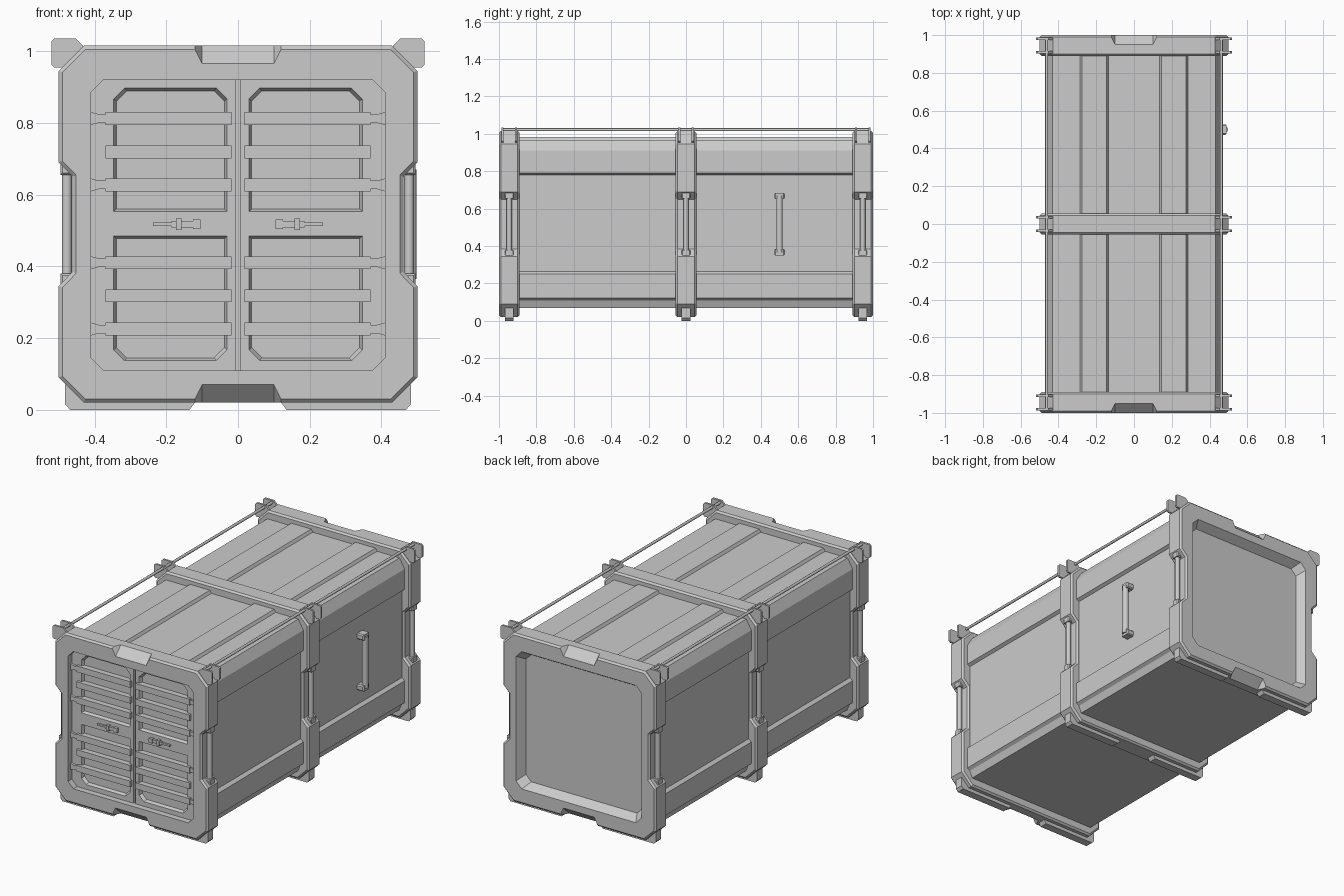
import bpy, bmesh, math
from mathutils import Vector, Matrix

if "Cube" in bpy.data.objects:
    bpy.data.objects.remove(bpy.data.objects["Cube"])

FRAMES = (-0.945, 0.0, 0.945)
HALF = 0.055


def finish(name, bm):
    bmesh.ops.recalc_face_normals(bm, faces=bm.faces[:])
    me = bpy.data.meshes.new(name)
    bm.to_mesh(me)
    bm.free()
    ob = bpy.data.objects.new(name, me)
    bpy.context.collection.objects.link(ob)
    return ob


def prism(name, pts, y0, y1, taper=0.0, bevel=0.0):
    """Extrude an (x, z) outline along y; taper shrinks the y1 end by a fixed margin."""
    bm = bmesh.new()
    xs, zs = [p[0] for p in pts], [p[1] for p in pts]
    cx, cz = (min(xs) + max(xs)) / 2, (min(zs) + max(zs)) / 2
    kx = 1 - 2 * taper / (max(xs) - min(xs))
    kz = 1 - 2 * taper / (max(zs) - min(zs))
    a = [bm.verts.new((x, y0, z)) for x, z in pts]
    b = [bm.verts.new((cx + (x - cx) * kx, y1, cz + (z - cz) * kz)) for x, z in pts]
    n = len(pts)
    caps = [bm.faces.new(a), bm.faces.new(b[::-1])]
    for i in range(n):
        bm.faces.new((a[i], b[i], b[(i + 1) % n], a[(i + 1) % n]))
    bmesh.ops.recalc_face_normals(bm, faces=bm.faces[:])
    if bevel:
        edges = list({e for f in caps for e in f.edges})
        bmesh.ops.bevel(bm, geom=edges, offset=bevel, segments=1, affect='EDGES')
    return finish(name, bm)


def rect(x0, x1, z0, z1, top=0.0, bottom=0.0):
    """Rectangle outline with optional chamfered top or bottom corners."""
    lo = [(x0, z0 + bottom), (x0 + bottom, z0), (x1 - bottom, z0), (x1, z0 + bottom)] if bottom else [(x0, z0), (x1, z0)]
    hi = [(x1, z1 - top), (x1 - top, z1), (x0 + top, z1), (x0, z1 - top)] if top else [(x1, z1), (x0, z1)]
    return lo + hi


def rod(name, p, q, r, sides=12):
    p, q = Vector(p), Vector(q)
    bm = bmesh.new()
    bmesh.ops.create_cone(bm, cap_ends=True, segments=sides, radius1=r, radius2=r, depth=(q - p).length)
    rot = (q - p).to_track_quat('Z', 'Y').to_matrix().to_4x4()
    bm.transform(Matrix.Translation((p + q) / 2) @ rot)
    for f in bm.faces:
        f.smooth = len(f.verts) == 4
    for e in bm.edges:
        e.smooth = all(len(f.verts) == 4 for f in e.link_faces)
    return finish(name, bm)


def cut(ob, cutters):
    for c in cutters:
        c.hide_render = True
        m = ob.modifiers.new("cut", 'BOOLEAN')
        m.operation, m.solver, m.object = 'DIFFERENCE', 'EXACT', c
    dg = bpy.context.evaluated_depsgraph_get()
    me = bpy.data.meshes.new_from_object(ob.evaluated_get(dg))
    ob.modifiers.clear()
    ob.data = me
    for c in cutters:
        bpy.data.objects.remove(c)


def mirrored(half):
    """Close a right-hand half outline by mirroring in x."""
    return half + [(-x, z) for x, z in reversed(half) if x > 1e-6]


def corner_groove(sy, sz):
    """Wedge that cuts the sloped recess in the middle of an end-frame edge."""
    bm = bmesh.new()
    for sx in (-1, 1):
        for w, out in ((0.10, 0.0), (0.15, 0.05)):
            for t in (-0.07, 0.07):
                y = 0.975 + out - t
                z = 0.4725 + out + t
                bm.verts.new((sx * w, sy * y, 0.5175 + sz * z))
    bmesh.ops.convex_hull(bm, input=bm.verts[:])
    return finish("groove_cutter", bm)


# Container body: stepped walls, ribbed roof
body = mirrored([(0, 0.07), (0.43, 0.07), (0.447, 0.11), (0.465, 0.122), (0.465, 0.25), (0.447, 0.265),
                 (0.447, 0.78), (0.465, 0.79), (0.465, 0.91), (0.432, 0.967), (0.285, 0.967), (0.275, 0.983),
                 (0.145, 0.983), (0.135, 0.967), (0, 0.967)])
prism("container_body", body, -0.9, 0.9)

# Three frames with side notches
outline = mirrored([(0.43, 0.02), (0.5, 0.09), (0.5, 0.345), (0.461, 0.385), (0.461, 0.65),
                    (0.5, 0.69), (0.5, 0.945), (0.43, 1.015)])
opening = rect(-0.41, 0.41, 0.11, 0.92, 0.035, 0.035)
for label, yc in zip(("front", "middle", "back"), FRAMES):
    frame = prism(label + "_frame", outline, yc - HALF, yc + HALF, bevel=0.01)
    if yc:
        s = 1 if yc > 0 else -1
        cutters = [corner_groove(s, 1), corner_groove(s, -1)]
        if s < 0:
            cutters.append(prism("opening_cutter", opening, -1.05, -0.94))
        else:
            cutters.append(prism("opening_cutter", rect(-0.44, 0.44, 0.08, 0.95, 0.04, 0.04), 1.05, 0.95, taper=0.06))
        cut(frame, cutters)

    for sx in (-1, 1):
        # Feet
        foot = [(0.12, 0.06), (0.12, 0.02), (0.135, 0), (0.468, 0), (0.482, 0.015), (0.482, 0.07)]
        prism(label + "_foot", [(sx * x, z) for x, z in foot], yc - 0.024, yc + 0.024)

        # Grab bar with end clamps in the notch
        x = sx * 0.477
        rod(label + "_grab_bar", (x, yc, 0.37), (x, yc, 0.665), 0.014)
        for z in (0.365, 0.67):
            prism(label + "_bar_clamp", rect(min(sx * 0.45, sx * 0.495), max(sx * 0.45, sx * 0.495),
                                             z - 0.015, z + 0.015), yc - 0.024, yc + 0.024, bevel=0.005)

        # Paired lifting lugs with round eyes
        lug = [(0.43, 1.012), (0.452, 1.035), (0.512, 1.035), (0.52, 1.027), (0.52, 0.962), (0.512, 0.954), (0.44, 0.954)]
        for dy in (-0.036, 0.036):
            y = yc + dy
            plate = prism(label + "_lifting_lug", [(sx * a, z) for a, z in lug], y - 0.006, y + 0.006)
            cut(plate, [rod("eye_cutter", (sx * 0.492, y - 0.03, 1.008), (sx * 0.492, y + 0.03, 1.008), 0.017, 16)])

# Long rails through the lugs
for sx in (-1, 1):
    rod("top_rail", (sx * 0.462, -0.985, 1.022), (sx * 0.462, 0.985, 1.022), 0.008, 8)

# Double doors at the front
for sx in (-1, 1):
    def side(pts):
        return [(sx * x, z) for x, z in pts]

    leaf = [(0.007, 0.11), (0.375, 0.11), (0.41, 0.145), (0.41, 0.885), (0.375, 0.92), (0.007, 0.92)]
    door = prism("door_leaf", side(leaf), -0.965, -0.935)
    cut(door, [prism("panel_cutter", side(rect(0.03, 0.347, 0.552, 0.897, top=0.03)), -0.966, -0.947, taper=0.008),
               prism("panel_cutter", side(rect(0.03, 0.347, 0.137, 0.485, bottom=0.03)), -0.966, -0.947, taper=0.008)])

    # Slats and hinges
    for i, z in enumerate((0.225, 0.318, 0.41, 0.627, 0.719, 0.812)):
        prism("door_slat", side(rect(0.018, 0.37, z - 0.018, z + 0.018)), -0.945, -0.98)
        if i not in (1, 4):
            hinge = [(0.37, z - 0.012), (0.388, z - 0.012), (0.41, z - 0.018),
                     (0.41, z + 0.018), (0.388, z + 0.012), (0.37, z + 0.012)]
            prism("door_hinge", side(hinge), -0.955, -0.977)

    # Latch: mount, arm, hub, tip
    for part, x0, x1, h, y in (("mount", 0.104, 0.126, 0.013, -0.982), ("arm", 0.126, 0.185, 0.009, -0.978),
                               ("hub", 0.157, 0.173, 0.016, -0.984), ("tip", 0.185, 0.237, 0.005, -0.976)):
        prism("latch_" + part, side(rect(x0, x1, 0.517 - h, 0.517 + h)), -0.96, y)

# Single pull handle on the right wall
rod("side_handle", (0.481, 0.5, 0.365), (0.481, 0.5, 0.67), 0.017)
for z in (0.367, 0.668):
    prism("side_handle_mount", rect(0.44, 0.49, z - 0.017, z + 0.017), 0.472, 0.528, bevel=0.006)
